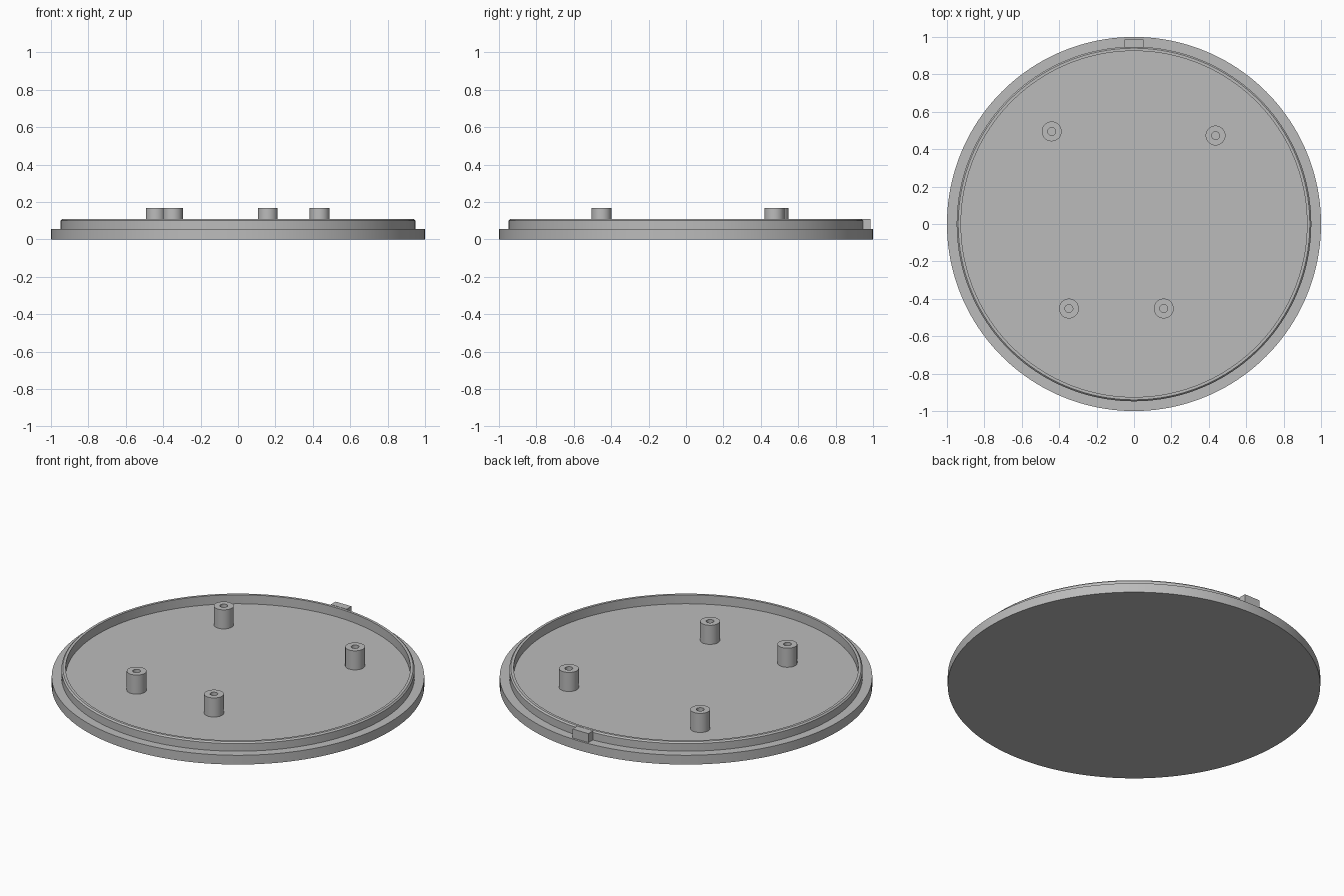
import bpy, bmesh, math
from mathutils import Matrix, Vector

cube = bpy.data.objects.get("Cube")
if cube:
    bpy.data.objects.remove(cube, do_unlink=True)

grey = bpy.data.materials.new("light grey")
grey.use_nodes = True
colour = (0.5, 0.5, 0.5, 1)
grey.diffuse_color = colour
grey.node_tree.nodes["Principled BSDF"].inputs["Base Color"].default_value = colour

FLOOR = 0.055
RIM_TOP = 0.108


def finish(name, bm, location=(0, 0, 0), smooth=True):
    bmesh.ops.recalc_face_normals(bm, faces=bm.faces)
    mesh = bpy.data.meshes.new(name)
    bm.to_mesh(mesh)
    bm.free()
    mesh.materials.append(grey)
    obj = bpy.data.objects.new(name, mesh)
    obj.location = location
    bpy.context.collection.objects.link(obj)
    if smooth:
        bpy.ops.object.select_all(action='DESELECT')
        obj.select_set(True)
        bpy.context.view_layer.objects.active = obj
        bpy.ops.object.shade_smooth_by_angle(angle=math.radians(30))
    return obj


def lathe(name, profile, steps, location=(0, 0, 0)):
    """Spin a profile of (radius, height) points around z."""
    bm = bmesh.new()
    verts = [bm.verts.new((r, 0, z)) for r, z in profile]
    edges = [bm.edges.new(pair) for pair in zip(verts, verts[1:])]
    bmesh.ops.spin(bm, geom=verts + edges, cent=(0, 0, 0), axis=(0, 0, 1),
                   angle=math.tau, steps=steps)
    bmesh.ops.remove_doubles(bm, verts=bm.verts, dist=0.0001)
    return finish(name, bm, location)


# Round plate with a stepped flange and a thin raised rim
lathe("lid_plate", [
    (0, 0), (1, 0), (1, FLOOR), (0.948, FLOOR), (0.948, 0.1),
    (0.94, RIM_TOP), (0.925, RIM_TOP), (0.925, FLOOR), (0, FLOOR),
], 160)

# Hollow screw posts standing on the floor
posts = {
    "back_right_post": (-0.44, 0.495),
    "back_left_post": (0.436, 0.473),
    "front_right_post": (-0.348, -0.452),
    "front_left_post": (0.159, -0.452),
}
for name, (x, y) in posts.items():
    lathe(name, [(0.021, 0), (0.021, 0.113), (0.053, 0.113), (0.053, 0)],
          40, (x, y, FLOOR))

# Locating tab on the back of the rim
bm = bmesh.new()
bmesh.ops.create_cube(bm, size=1, matrix=Matrix.Diagonal((0.104, 0.045, RIM_TOP - FLOOR, 1)))
finish("locating_tab", bm, Vector((0, 0.965, (FLOOR + RIM_TOP) / 2)), smooth=False)
